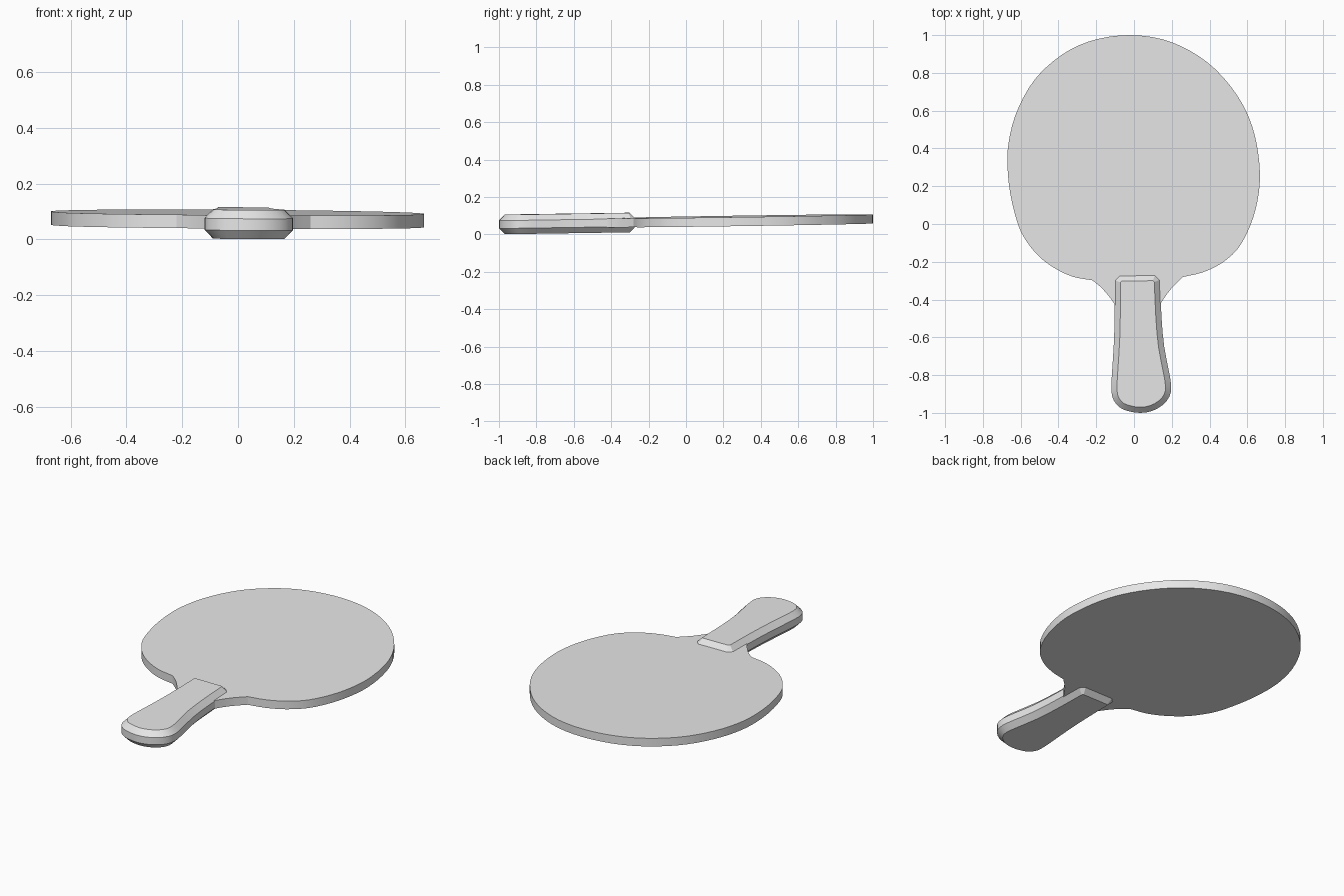
import bpy, bmesh
from mathutils import Vector

if "Cube" in bpy.data.objects:
    bpy.data.objects.remove(bpy.data.objects["Cube"])

grey = bpy.data.materials.new("plain grey")
grey.diffuse_color = (0.8, 0.8, 0.8, 1)
grey.use_nodes = True
grey.node_tree.nodes["Principled BSDF"].inputs["Base Color"].default_value = grey.diffuse_color


def smooth_run(pts, steps):
    """Open Catmull-Rom curve through the points."""
    p = [Vector(q) for q in pts]
    p = [2 * p[0] - p[1]] + p + [2 * p[-1] - p[-2]]
    out = []
    for a, b, c, d in zip(p, p[1:], p[2:], p[3:]):
        for i in range(steps):
            t = i / steps
            out.append(0.5 * (2 * b + (c - a) * t + (2 * a - 5 * b + 4 * c - d) * t * t
                              + (3 * b - a - 3 * c + d) * t ** 3))
    return out + [p[-2]]


def slab(name, outline, half, inset=0, rise=0):
    """Tilted plate from an outline, optionally with chamfered top and bottom."""
    bm = bmesh.new()
    base = bm.faces.new([bm.verts.new((p[0], p[1], -half)) for p in outline])
    ext = bmesh.ops.extrude_face_region(bm, geom=[base], use_keep_orig=True)
    top = [g for g in ext["geom"] if isinstance(g, bmesh.types.BMFace)]
    for v in top[0].verts:
        v.co.z = half
    bmesh.ops.recalc_face_normals(bm, faces=bm.faces)
    if inset:
        bmesh.ops.inset_region(bm, faces=[base] + top, thickness=inset, depth=0,
                               use_even_offset=True)
        for f in [base] + top:
            for v in f.verts:
                v.co.z += rise if v.co.z > 0 else -rise
    # the whole bat leans slightly
    for v in bm.verts:
        v.co.z += 0.068 + 0.0146 * v.co.y - 0.006 * v.co.x
    bmesh.ops.recalc_face_normals(bm, faces=bm.faces)
    me = bpy.data.meshes.new(name)
    bm.to_mesh(me)
    bm.free()
    me.materials.append(grey)
    ob = bpy.data.objects.new(name, me)
    bpy.context.collection.objects.link(ob)
    bpy.ops.object.select_all(action="DESELECT")
    ob.select_set(True)
    bpy.context.view_layer.objects.active = ob
    bpy.ops.object.shade_smooth_by_angle(angle=0.5)


# Blade: rounded paddle with flared neck running into the handle
rim = [(0.26, -0.28), (0.36, -0.257), (0.46, -0.21), (0.55, -0.13), (0.615, -0.01),
       (0.653, 0.12), (0.667, 0.26), (0.65, 0.42), (0.61, 0.56), (0.54, 0.69),
       (0.43, 0.82), (0.3, 0.915), (0.15, 0.978), (-0.02, 1.0), (-0.19, 0.98),
       (-0.34, 0.922), (-0.47, 0.825), (-0.56, 0.715), (-0.63, 0.57), (-0.664, 0.43),
       (-0.67, 0.31), (-0.655, 0.16), (-0.615, 0.0), (-0.57, -0.09), (-0.5, -0.175),
       (-0.41, -0.24), (-0.32, -0.28), (-0.22, -0.298)]
neck_left = [(-0.22, -0.298), (-0.165, -0.345), (-0.105, -0.42), (-0.06, -0.5)]
neck_right = [(0.1, -0.5), (0.142, -0.42), (0.195, -0.345), (0.26, -0.28)]
slab("blade", smooth_run(rim, 3)[:-1] + smooth_run(neck_left, 3)
     + smooth_run(neck_right, 3)[:-1], 0.024)

# Handle: flared grip with chamfered edges
left = [(-0.102, -0.297), (-0.102, -0.45), (-0.106, -0.62), (-0.116, -0.78), (-0.12, -0.88),
        (-0.107, -0.935), (-0.07, -0.975), (-0.02, -0.993), (0.035, -1.0), (0.095, -0.99),
        (0.15, -0.96), (0.187, -0.915), (0.197, -0.86), (0.185, -0.78), (0.16, -0.65),
        (0.146, -0.5), (0.137, -0.295)]
slab("handle", smooth_run(left, 2) + [Vector((0.112, -0.27)), Vector((-0.077, -0.272))],
     0.021, inset=0.03, rise=0.031)
